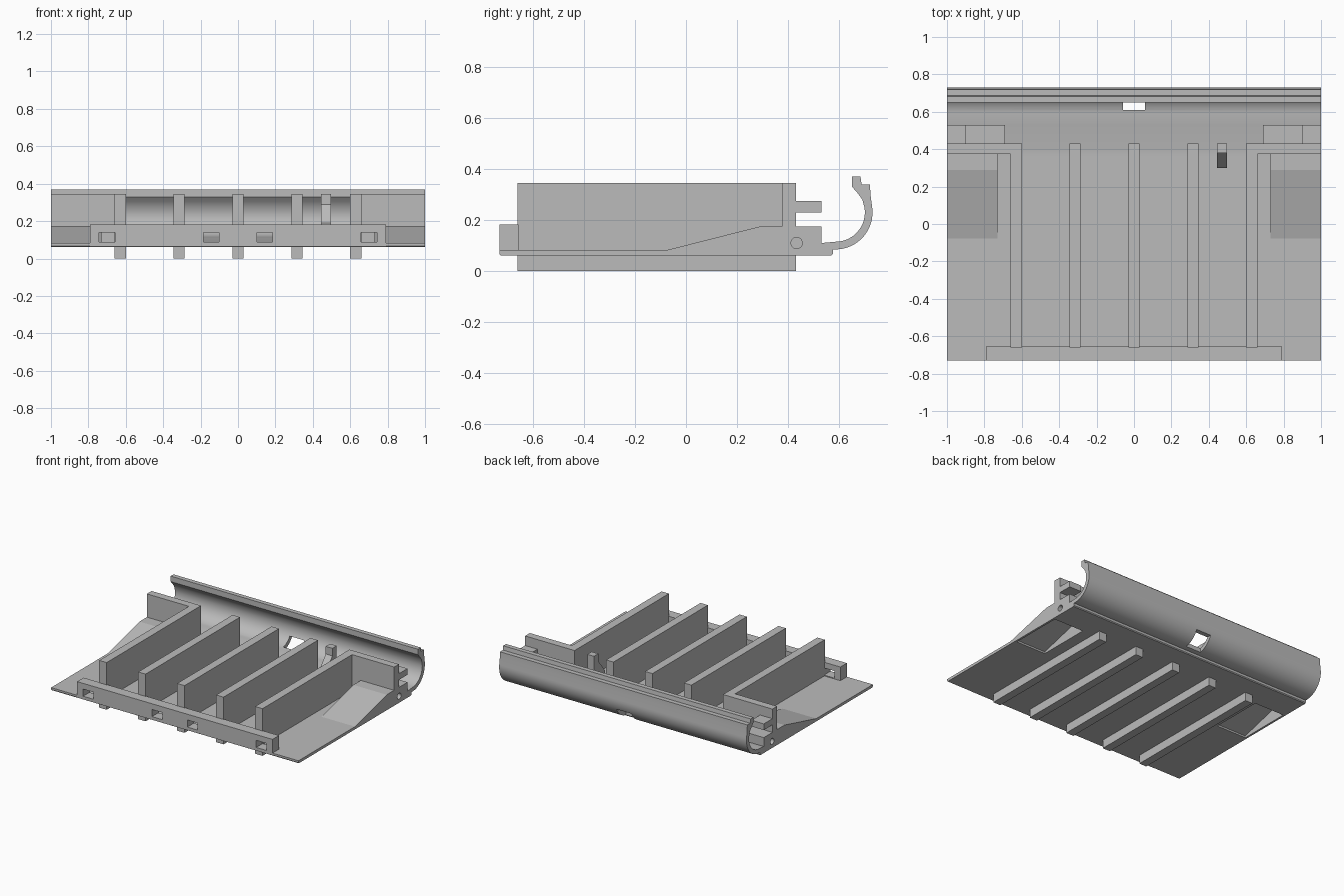
import bpy, bmesh, math

if "Cube" in bpy.data.objects:
    bpy.data.objects.remove(bpy.data.objects["Cube"])

grey = bpy.data.materials.new("light_grey")
grey.diffuse_color = (0.5, 0.5, 0.5, 1)
grey.use_nodes = True
grey.node_tree.nodes["Principled BSDF"].inputs["Base Color"].default_value = grey.diffuse_color


def prism(name, profile, x0, x1):
    """Extrude a (y, z) profile along x."""
    bm = bmesh.new()
    face = bm.faces.new([bm.verts.new((x0, y, z)) for y, z in profile])
    ext = bmesh.ops.extrude_face_region(bm, geom=[face])
    for v in ext["geom"]:
        if isinstance(v, bmesh.types.BMVert):
            v.co.x = x1
    bmesh.ops.recalc_face_normals(bm, faces=bm.faces)
    me = bpy.data.meshes.new(name)
    bm.to_mesh(me)
    bm.free()
    me.materials.append(grey)
    ob = bpy.data.objects.new(name, me)
    bpy.context.collection.objects.link(ob)
    return ob


def box(name, x0, x1, y0, y1, z0, z1):
    return prism(name, [(y0, z0), (y1, z0), (y1, z1), (y0, z1)], x0, x1)


def arc(cy, cz, r, a0, a1, n):
    angles = [math.radians(a0 + (a1 - a0) * i / n) for i in range(n + 1)]
    return [(cy + r * math.cos(a), cz + r * math.sin(a)) for a in angles]


def cut(ob, cutter):
    mod = ob.modifiers.new("cut", 'BOOLEAN')
    mod.operation = 'DIFFERENCE'
    mod.solver = 'EXACT'
    mod.object = cutter
    cutter.hide_render = True
    bpy.context.view_layer.objects.active = ob
    bpy.ops.object.modifier_apply(modifier=mod.name)
    bpy.data.objects.remove(cutter)


def smooth(ob):
    bpy.ops.object.select_all(action='DESELECT')
    ob.select_set(True)
    bpy.context.view_layer.objects.active = ob
    bpy.ops.object.shade_smooth_by_angle(angle=math.radians(30))


# Floor plate running into the curved rear trough with its lip
outer = arc(0.585, 0.23, 0.145, -90, 8, 16)
inner = arc(0.585, 0.23, 0.115, 10, -90, 16)
profile = ([(-0.73, 0.068), (-0.725, 0.062), (0.57, 0.062), (0.575, 0.068)]
           + [(0.575, 0.085)] + outer
           + [(0.722, 0.30), (0.72, 0.34), (0.687, 0.34), (0.683, 0.37),
              (0.65, 0.37), (0.65, 0.33), (0.672, 0.305), (0.69, 0.28)]
           + inner + [(0.53, 0.11), (0.40, 0.082), (-0.73, 0.082)])
base = prism("floor_and_trough", profile, -1, 1)
cut(base, box("trough_hole", -0.06, 0.06, 0.61, 0.76, 0.05, 0.17))
# Hollows under the side ramps
hollow = [(-0.03, 0.05), (-0.03, 0.075), (0.29, 0.16), (0.36, 0.16), (0.36, 0.05)]
for s in (-1, 1):
    cut(base, prism("hollow", hollow, s * 0.745, s * 0.985))
smooth(base)

# Tall dividers that also stick out underneath as runners
for i in range(-2, 3):
    c = i * 0.315
    box("divider", c - 0.03, c + 0.03, -0.66, 0.43, 0, 0.345)

# Front bar with four slots
bar = box("front_bar", -0.79, 0.79, -0.73, -0.655, 0.065, 0.182)
for c in (-0.70, -0.143, 0.143, 0.70):
    cut(bar, box("slot", c - 0.042, c + 0.042, -0.8, -0.6, 0.088, 0.14))

# Mirrored side parts
for s in (-1, 1):
    ramp = prism("side_ramp", [(-0.085, 0.08), (0.29, 0.175), (0.39, 0.175), (0.39, 0.07),
                               (-0.085, 0.07)], s * 0.73, s)
    cut(ramp, prism("hollow", hollow, s * 0.745, s * 0.985))
    box("rear_wall", s * 0.63, s, 0.375, 0.43, 0.07, 0.345)
    box("upper_tab", s * 0.9, s, 0.42, 0.53, 0.23, 0.275)
    lug = box("lower_lug", s * 0.69, s, 0.376, 0.53, 0.064, 0.175)
    pin = prism("pin_hole", arc(0.433, 0.11, 0.022, 0, 345, 23), s * 0.8, s * 1.1)
    wall = bpy.context.collection.objects[-1]
    cut(lug, pin)
    smooth(lug)

# Rear wall ends are bored to match the pin holes
for ob in [o for o in bpy.data.objects if o.name.startswith("rear_wall")]:
    s = 1 if ob.data.vertices[0].co.x > 0 else -1
    cut(ob, prism("pin_hole", arc(0.433, 0.11, 0.022, 0, 345, 23), s * 0.8, s * 1.1))

# Small sloped catch between two dividers
prism("catch", [(0.30, 0.07), (0.30, 0.19), (0.38, 0.29), (0.38, 0.345),
                (0.43, 0.345), (0.43, 0.07)], 0.443, 0.497)
